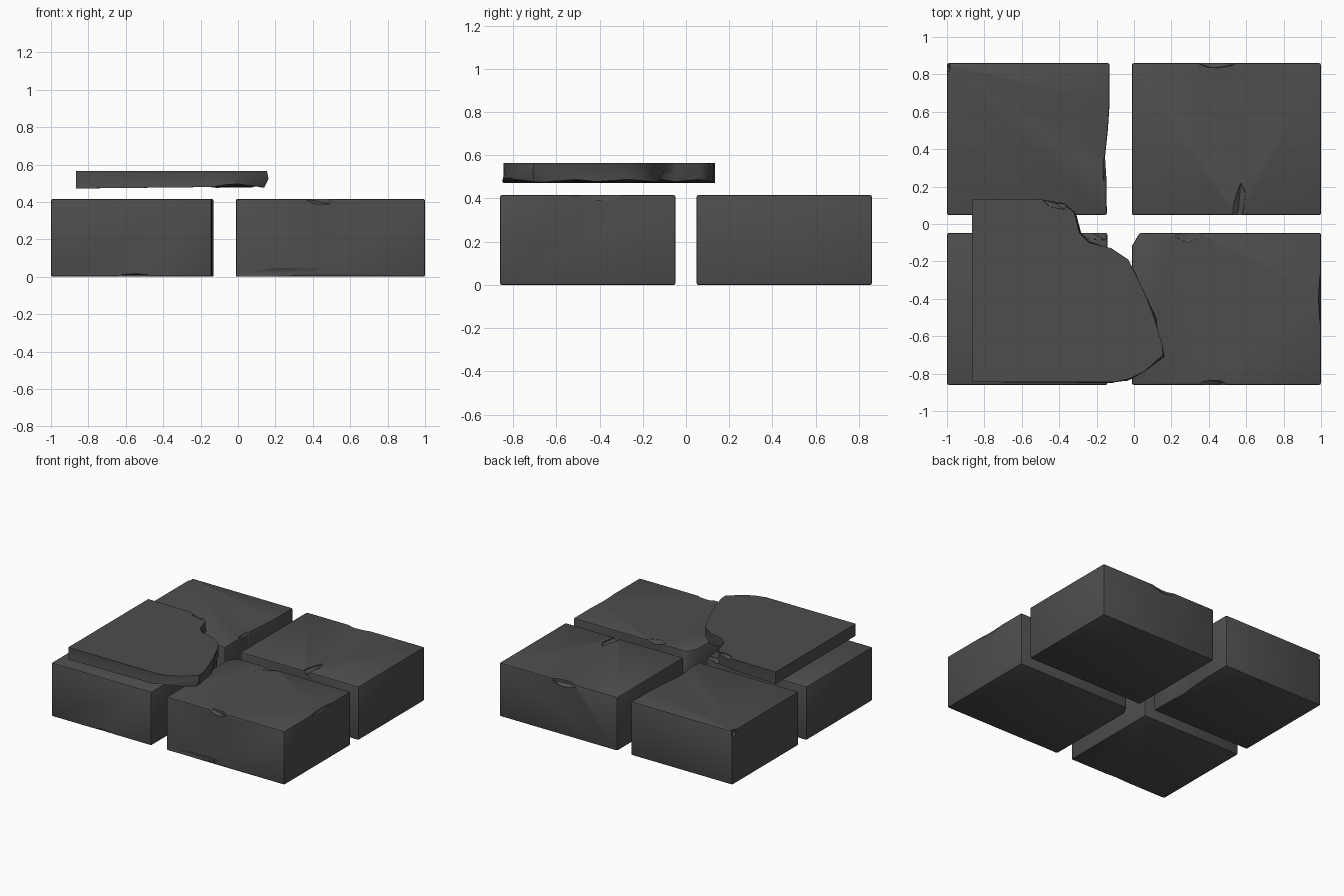
import bpy, bmesh, random
from mathutils import Vector, Euler

random.seed(4)
cube = bpy.data.objects.get("Cube")
if cube:
    bpy.data.objects.remove(cube)

# One dark stone colour
stone = bpy.data.materials.new("dark_stone")
stone.use_nodes = True
colour = (0.075, 0.075, 0.075, 1)
stone.diffuse_color = colour
bsdf = stone.node_tree.nodes["Principled BSDF"]
bsdf.inputs["Base Color"].default_value = colour
bsdf.inputs["Roughness"].default_value = 0.9


def make_object(name, bm):
    bmesh.ops.recalc_face_normals(bm, faces=bm.faces)
    mesh = bpy.data.meshes.new(name)
    bm.to_mesh(mesh)
    bm.free()
    mesh.materials.append(stone)
    obj = bpy.data.objects.new(name, mesh)
    bpy.context.collection.objects.link(obj)
    return obj


def loft(rings):
    """Closed solid through outlines stacked from bottom to top."""
    bm = bmesh.new()
    rows = [[bm.verts.new(p) for p in ring] for ring in rings]
    n = len(rows[0])
    for low, high in zip(rows, rows[1:]):
        for i in range(n):
            j = (i + 1) % n
            bm.faces.new((low[i], low[j], high[j], high[i]))
    bm.faces.new(rows[0][::-1])
    bm.faces.new(rows[-1])
    return bm


def activate(obj):
    bpy.ops.object.select_all(action='DESELECT')
    obj.select_set(True)
    bpy.context.view_layer.objects.active = obj


def apply(obj, mod):
    activate(obj)
    bpy.ops.object.modifier_apply(modifier=mod.name)


def chip(obj, centre, size, turn):
    """Cut a faceted flake out of an edge."""
    bm = bmesh.new()
    bmesh.ops.create_icosphere(bm, subdivisions=1, radius=1)
    rot = Euler(turn).to_matrix()
    for v in bm.verts:
        v.co = Vector(centre) + rot @ (v.co * Vector(size))
    cutter = make_object("chip_cutter", bm)
    cutter.hide_render = True
    mod = obj.modifiers.new("chip", 'BOOLEAN')
    mod.operation = 'DIFFERENCE'
    mod.solver = 'EXACT'
    mod.object = cutter
    apply(obj, mod)
    bpy.data.objects.remove(cutter)


def smooth(obj):
    activate(obj)
    bpy.ops.object.shade_smooth_by_angle(angle=0.6)


HEIGHT = 0.416


def block(name, outline, chips):
    bm = loft([[(x, y, z) for x, y in outline] for z in (0, HEIGHT)])
    # Round the upright corners, then soften the rims
    corners = [e for e in bm.edges if abs(e.verts[0].co.z - e.verts[1].co.z) > 0.1
               and e.calc_face_angle() > 1]
    bmesh.ops.bevel(bm, geom=corners, offset=0.03, segments=3, profile=0.5,
                    affect='EDGES')
    obj = make_object(name, bm)
    mod = obj.modifiers.new("rim", 'BEVEL')
    mod.width = 0.01
    mod.segments = 2
    mod.limit_method = 'ANGLE'
    mod.angle_limit = 1.0
    apply(obj, mod)
    for c in chips:
        chip(obj, *c)
    smooth(obj)


NEAR, FAR = 0.048, 0.86

# Four paving blocks, each with its own worn edges
block("back_right_block",
      [(-1, NEAR), (-0.145, NEAR), (-0.148, 0.25), (-0.155, 0.36), (-0.14, 0.5),
       (-0.13, 0.65), (-0.13, FAR), (-1, FAR)],
      [((-0.14, 0.33, 0.43), (0.03, 0.12, 0.04), (0, 0, -0.15)),
       ((-1.0, 0.84, 0.40), (0.02, 0.03, 0.05), (0, 0, 0.4))])
block("back_left_block",
      [(-0.012, NEAR), (1, NEAR), (1, FAR), (-0.012, FAR)],
      [((0.56, 0.09, 0.43), (0.035, 0.15, 0.045), (0, 0, -0.15)),
       ((0.45, 0.865, 0.42), (0.12, 0.035, 0.05), (0, 0, 0.05)),
       ((0.2, 0.045, 0.02), (0.3, 0.012, 0.025), (0, -0.07, 0))])
block("front_right_block",
      [(-1, -FAR), (-0.142, -FAR), (-0.142, -NEAR), (-1, -NEAR)],
      [((-0.22, -0.05, 0.43), (0.1, 0.04, 0.04), (0, 0, -0.2)),
       ((-0.55, -0.865, 0.0), (0.12, 0.02, 0.02), (0, 0, 0))])
block("front_left_block",
      [(-0.012, -FAR), (1, -FAR), (1, -NEAR), (0.03, -NEAR), (-0.012, -0.12)],
      [((0.3, -0.05, 0.43), (0.09, 0.055, 0.035), (0, 0, 0.2)),
       ((0.42, -0.865, 0.42), (0.1, 0.035, 0.035), (0, 0.2, 0)),
       ((0.2, -0.86, 0.02), (0.28, 0.01, 0.025), (0, -0.07, 0)),
       ((1.0, -0.4, 0.42), (0.015, 0.16, 0.03), (0, 0, 0))])

# Broken slab floating above, straight on two sides and fractured on the rest
straight = [(-0.865, 0.135), (-0.865, -0.845)]
fracture = [(-0.1, -0.845), (-0.02, -0.825), (0.06, -0.785), (0.155, -0.7),
            (0.15, -0.64), (0.11, -0.51), (0.07, -0.4), (0.01, -0.27),
            (-0.03, -0.19), (-0.12, -0.13), (-0.24, -0.1), (-0.29, -0.05),
            (-0.32, 0.06), (-0.37, 0.105), (-0.5, 0.132)]
rings = []
for z, rough in ((0.472, 0.022), (0.515, 0.014), (0.565, 0)):
    ring = [(x, y, z) for x, y in straight]
    for x, y in fracture:
        dx, dy = (random.uniform(-rough, rough * 0.6) for _ in range(2))
        rise = random.uniform(0, 0.02) if rough else 0
        ring.append((x + dx, max(y + dy, -0.85), z + rise))
    rings.append(ring)
slab = make_object("broken_slab", loft(rings))
chip(slab, (-0.42, 0.11, 0.575), (0.08, 0.03, 0.035), (0, 0, -0.3))
chip(slab, (-0.02, -0.82, 0.47), (0.14, 0.05, 0.03), (0, 0, 0.3))
smooth(slab)
